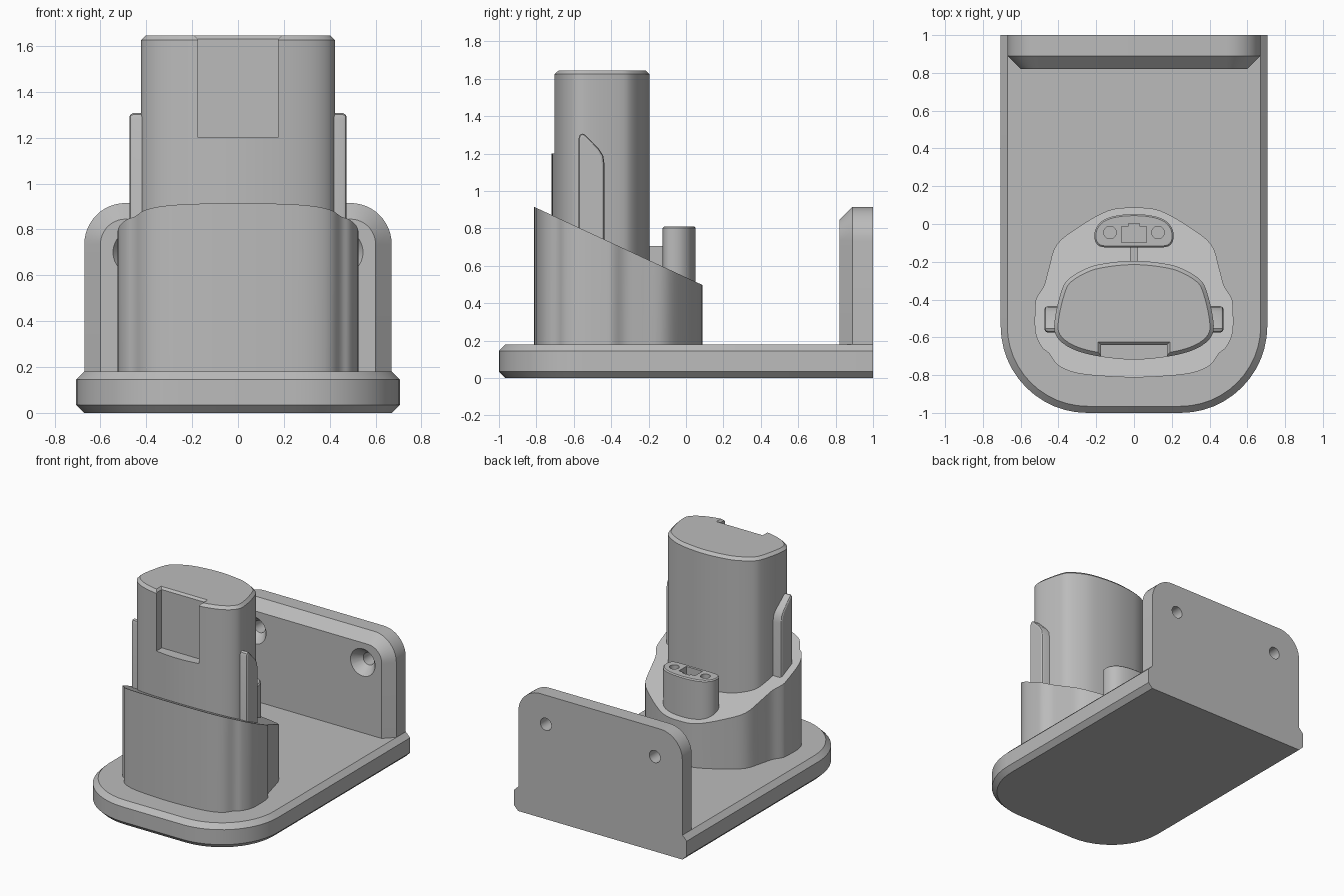
import bpy, bmesh, math

cube = bpy.data.objects.get("Cube")
if cube:
    bpy.data.objects.remove(cube, do_unlink=True)

grey = bpy.data.materials.new("plain grey")
grey.use_nodes = True
GREY = (0.5, 0.5, 0.5, 1)
grey.diffuse_color = GREY
grey.node_tree.nodes["Principled BSDF"].inputs["Base Color"].default_value = GREY


def arc(cx, cy, r, start, end, n=12):
    """Points on an arc, angles in degrees."""
    angles = [math.radians(start + (end - start) * i / n) for i in range(n + 1)]
    return [(cx + r * math.cos(a), cy + r * math.sin(a)) for a in angles]


def circle(cx, cy, r):
    return arc(cx, cy, r, 0, 360, 32)[:-1]


def mirrored(half):
    """Closed outline from its +x half, listed from back to front."""
    left = [(-x, y) for x, y in half]
    return left + [p for p in reversed(half) if p[0] > 0]


def smooth(pts, steps=4):
    """Closed Catmull-Rom curve through the points."""
    out, n = [], len(pts)
    for i in range(n):
        a, b, c, d = (pts[(i + k) % n] for k in (-1, 0, 1, 2))
        for s in range(steps):
            t = s / steps
            out.append(tuple(
                0.5 * (2 * q + (r - p) * t + (2 * p - 5 * q + 4 * r - w) * t ** 2
                       + (3 * q - p - 3 * r + w) * t ** 3)
                for p, q, r, w in zip(a, b, c, d)))
    return out


def inset(pts, d):
    """Move a counter-clockwise outline inwards by d."""
    def normal(p, q):
        length = math.hypot(q[0] - p[0], q[1] - p[1])
        return (p[1] - q[1]) / length, (q[0] - p[0]) / length
    out = []
    for i, p in enumerate(pts):
        a, b = normal(pts[i - 1], p), normal(p, pts[(i + 1) % len(pts)])
        k = d / (1 + a[0] * b[0] + a[1] * b[1])
        out.append((p[0] + (a[0] + b[0]) * k, p[1] + (a[1] + b[1]) * k))
    return out


def loft(name, pts, levels, place=lambda u, v, h: (u, v, h)):
    """Solid through (height, inset) levels of one outline."""
    bm = bmesh.new()
    rings = [[bm.verts.new(place(u, v, h)) for u, v in inset(pts, d)] for h, d in levels]
    n = len(pts)
    for low, high in zip(rings, rings[1:]):
        for i in range(n):
            j = (i + 1) % n
            bm.faces.new((low[i], low[j], high[j], high[i]))
    bm.faces.new(rings[0][::-1])
    bm.faces.new(rings[-1])
    bmesh.ops.recalc_face_normals(bm, faces=bm.faces)
    mesh = bpy.data.meshes.new(name)
    bm.to_mesh(mesh)
    bm.free()
    mesh.materials.append(grey)
    ob = bpy.data.objects.new(name, mesh)
    bpy.context.collection.objects.link(ob)
    return ob


def select(ob):
    bpy.ops.object.select_all(action="DESELECT")
    ob.select_set(True)
    bpy.context.view_layer.objects.active = ob


def cut(ob, cutter):
    cutter.hide_render = True
    select(ob)
    mod = ob.modifiers.new("cut", "BOOLEAN")
    mod.operation, mod.solver, mod.object = "DIFFERENCE", "EXACT", cutter
    bpy.ops.object.modifier_apply(modifier=mod.name)
    bpy.data.objects.remove(cutter, do_unlink=True)


def rect(x0, x1, y0, y1):
    return [(x0, y0), (x1, y0), (x1, y1), (x0, y1)]


parts = []

# Base: rounded front, square back, chamfered rim
W, R, BASE = 0.706, 0.46, 0.18
outline = (arc(R - W, R - 1, R, 180, 270) + arc(W - R, R - 1, R, 270, 360)
           + [(W, 1), (-W, 1)])
parts.append(loft("base", outline, [(0, .035), (.035, 0), (BASE - .035, 0), (BASE, .035)],
                  lambda u, v, h: (u, 1 if v > .9 else v, h)))

# Wall plate with rounded upper corners and countersunk screw holes
PW, PT, PR = 0.67, 0.915, 0.18
outline = ([(-PW, BASE), (PW, BASE)] + arc(PW - PR, PT - PR, PR, 0, 90)
           + arc(PR - PW, PT - PR, PR, 90, 180))
plate = loft("wall_plate", outline, [(.82, .07), (.89, 0), (1, 0)],
             lambda u, v, h: (u, h, BASE if v < .3 else v))
for side in (-1, 1):
    cut(plate, loft("screw_cutter", circle(side * .445, .7, .045),
                    [(.8, -.055), (.82, -.055), (.89, 0), (1.1, 0)],
                    lambda u, v, h: (u, h, v)))
parts.append(plate)

# Socket block with a top that slopes down to the back
outline = smooth(mirrored([
    (0, .087), (.14, .07), (.30, -.02), (.41, -.11), (.45, -.23), (.476, -.325),
    (.513, -.385), (.523, -.43), (.523, -.57), (.49, -.65), (.45, -.685),
    (.40, -.75), (.30, -.79), (.14, -.807), (0, -.812)]))
parts.append(loft("socket_block", outline, [(0, 0), (1, 0)],
                  lambda u, v, h: (u, v, .915 - .464 * (v + .812) if h else BASE)))

# Tall insert with a notch in its front
outline = smooth(mirrored([
    (0, -.195), (.13, -.205), (.24, -.23), (.345, -.29), (.386, -.36), (.42, -.51),
    (.41, -.595), (.33, -.66), (.19, -.7), (0, -.718)]))
insert = loft("tall_insert", outline, [(BASE, 0), (1.625, 0), (1.645, .02)])
cut(insert, loft("notch_cutter", rect(-.175, .175, -.9, -.64),
                 [(1.2, 0), (1.63, 0), (1.66, -.03)]))
parts.append(insert)

# Side latches
profile = [(-.575, .4), (-.435, .4), (-.435, 1.14), (-.443, 1.19), (-.465, 1.225),
           (-.535, 1.297), (-.552, 1.307), (-.568, 1.3), (-.575, 1.28)]
for side, name in ((-1, "right_latch"), (1, "left_latch")):
    parts.append(loft(name, profile, [(.34, 0), (.458, 0), (.468, .005), (.473, .014)],
                      lambda u, v, h: (side * h, u, v)))

# Connector with two round pits and a keyed slot
outline = smooth(mirrored([
    (0, .052), (.09, .045), (.16, .022), (.2, -.02), (.21, -.07), (.195, -.108),
    (.16, -.123), (.08, -.125), (0, -.125)]))
connector = loft("connector", outline, [(BASE, 0), (.802, 0), (.81, .008)])
PIT = [(.72, 0), (.9, 0)]
for side in (-1, 1):
    cut(connector, loft("pit_cutter", circle(side * .127, -.045, .033), PIT))
slot = mirrored([(.03, .002), (.03, -.012), (.066, -.012), (.066, -.098)])
cut(connector, loft("slot_cutter", slot, PIT))
parts.append(connector)

# Rib joining connector and insert
parts.append(loft("connecting_rib", rect(-.02, .02, -.23, -.1), [(BASE, 0), (.705, 0)]))

for ob in parts:
    select(ob)
    bpy.ops.object.shade_smooth_by_angle(angle=math.radians(28))
